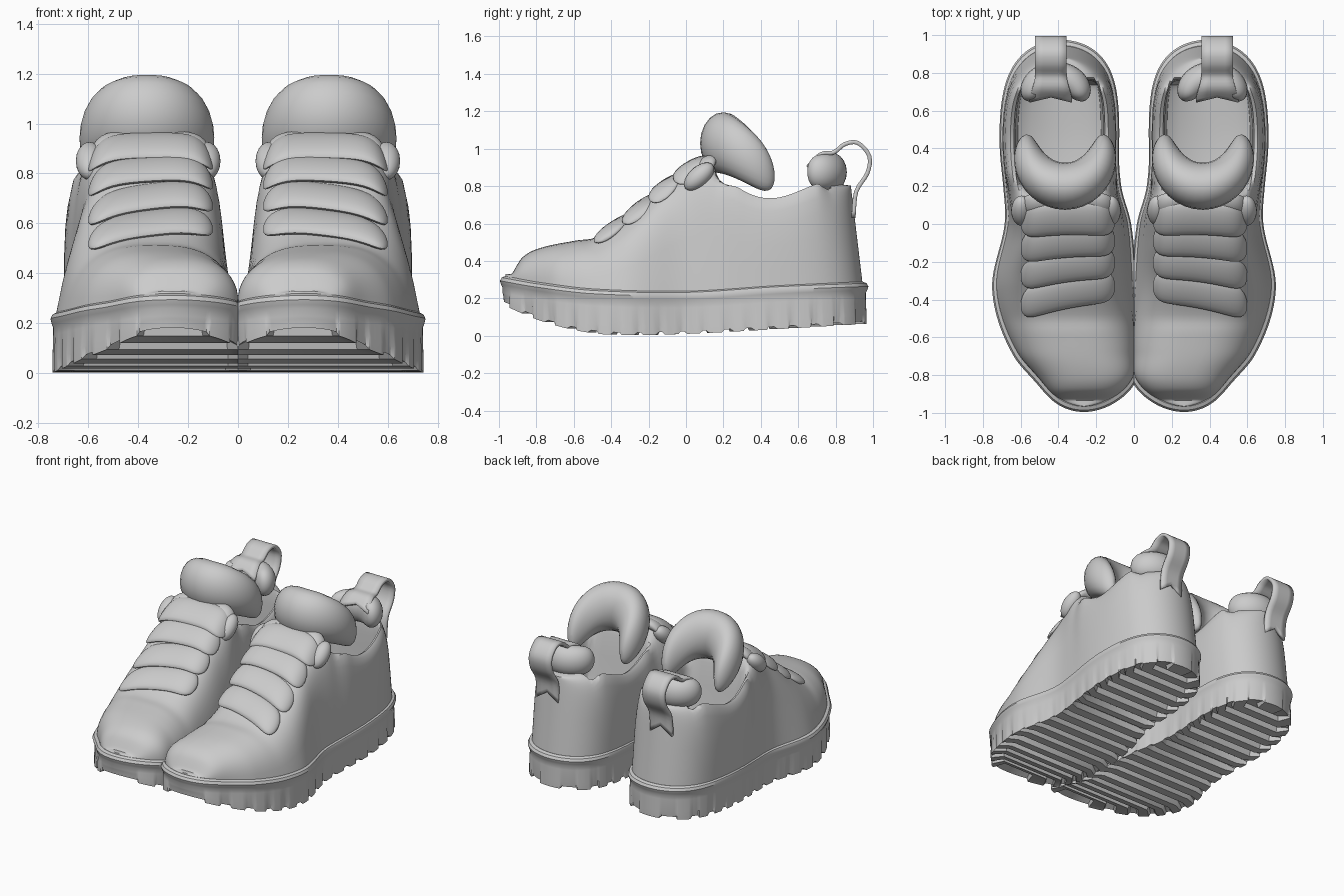
import bpy, bmesh, math
from mathutils import Vector

cube = bpy.data.objects.get("Cube")
if cube:
    bpy.data.objects.remove(cube, do_unlink=True)

grey = bpy.data.materials.new("plain_grey")
grey.use_nodes = True
grey.diffuse_color = (0.6, 0.6, 0.6, 1)
grey.node_tree.nodes["Principled BSDF"].inputs["Base Color"].default_value = grey.diffuse_color


def curve(*pts):
    """Smooth function through (position, value) pairs."""
    def slope(i):
        a, b = pts[max(i - 1, 0)], pts[min(i + 1, len(pts) - 1)]
        return (b[1] - a[1]) / (b[0] - a[0])

    def f(y):
        y = min(max(y, pts[0][0]), pts[-1][0])
        i = 0
        while i < len(pts) - 2 and y > pts[i + 1][0]:
            i += 1
        (a, p), (b, q) = pts[i], pts[i + 1]
        d = b - a
        t = (y - a) / d
        return (p * (1 + 2 * t) * (1 - t) ** 2 + q * t * t * (3 - 2 * t)
                + d * slope(i) * t * (1 - t) ** 2 - d * slope(i + 1) * t * t * (1 - t))
    return f


def step(a, b, y):
    t = min(max((y - a) / (b - a), 0), 1)
    return t * t * (3 - 2 * t)


def loft(name, rings, closed=True, caps=False, thickness=0, angle=40):
    """Skin a list of rings and mirror the result to make the pair."""
    bm = bmesh.new()
    rows = [[bm.verts.new((max(p[0], 0), p[1], p[2])) for p in ring] for ring in rings]
    n = len(rows[0])
    for a, b in zip(rows, rows[1:]):
        for i in range(n if closed else n - 1):
            j = (i + 1) % n
            bm.faces.new((a[i], a[j], b[j], b[i]))
    if caps:
        bm.faces.new(rows[0])
        bm.faces.new(rows[-1][::-1])
    bmesh.ops.remove_doubles(bm, verts=bm.verts, dist=1e-5)
    bmesh.ops.recalc_face_normals(bm, faces=bm.faces)
    mesh = bpy.data.meshes.new(name)
    bm.to_mesh(mesh)
    bm.free()
    mesh.shade_smooth()
    mesh.set_sharp_from_angle(angle=math.radians(angle))
    mesh.materials.append(grey)
    ob = bpy.data.objects.new(name, mesh)
    bpy.context.collection.objects.link(ob)
    if thickness:
        solid = ob.modifiers.new("Solidify", "SOLIDIFY")
        solid.thickness = thickness
        solid.offset = 0
    mirror = ob.modifiers.new("Mirror", "MIRROR")
    mirror.use_mirror_merge = False


def ellipse(centre, u, v, ru, rv, n=20):
    c, u, v = Vector(centre), Vector(u), Vector(v)
    angles = [2 * math.pi * k / n for k in range(n)]
    return [c + u * ru * math.cos(a) + v * rv * math.sin(a) for a in angles]


# Plan shape and heights along the length of the shoe
centre = curve((-1, .265), (-.85, .255), (-.7, .305), (-.35, .367), (0, .35), (.2, .38), (.4, .395), (1, .385))
width = curve((-1, .76), (-.35, .775), (0, .67), (.2, .625), (.5, .64), (1, .655))
rim = curve((-1, .32), (-.8, .285), (-.5, .25), (0, .24), (.5, .27), (1, .29))
ground = curve((-1, .17), (-.8, .085), (-.6, .03), (-.4, .005), (0, .01), (.4, .03), (1, .065))
top = curve((-.96, .33), (-.9, .42), (-.8, .47), (-.6, .51), (-.5, .525), (-.3, .64), (-.1, .81),
            (.1, .94), (.2, .86), (.3, .78), (.4, .74), (.5, .74), (.7, .8), (.8, .82), (1, .8))
boxy = curve((-1, .8), (-.6, .72), (-.4, .58), (-.2, .45), (0, .4), (1, .35))
taper_in = curve((-.9, 0), (-.4, .2), (-.1, .2), (.1, .1), (.4, 0), (1, 0))
MID, HALF = -.01, .985


def half_width(y):
    s = min(abs(y - MID) / HALF, 1)
    return width(y) / 2 * math.sqrt(1 - s ** (3.7 if y < MID else 6))


def stations(n):
    return [MID + HALF * math.sin(math.pi / 2 * (2 * k / n - 1)) for k in range(n + 1)]


def inset(y, d):
    return MID + (y - MID) * (1 - d)


# Sole with a beaded rim, shallow side notches and cross treads
rings = []
for y in stations(180):
    groove = 1 if (y + 1) % .12 < .045 else 0
    w, c, zt, zb = half_width(y), centre(y), rim(y), ground(y)
    profile = [(.08, zt - .012), (.03, zt), (.01, zt - .008), (0, zt - .025), (.006, zt - .045),
               (.014, zt - .06), (.014, zt - .09), (.01 + .008 * groove, zb + .05),
               (.01 + .012 * groove, zb + .014 * groove), (.1, zb + .035 * groove)]
    rings.append([(c + w * (1 - 2 * d), inset(y, d), z) for d, z in profile]
                 + [(c - w * (1 - 2 * d), inset(y, d), z) for d, z in reversed(profile)])
loft("sole", rings, angle=35)


# Upper: closed arch over the foot that opens into a collar with a hollow inside
def arch(y, a):
    """Offset from the centre line and height of the closed arch at angle a."""
    w, zb = half_width(y) * .95, rim(y) - .02
    h, e = max(top(y) - zb, .01), boxy(y)
    rise = math.sin(a) ** e
    return w * max(math.cos(a), 0) ** e * (1 - taper_in(y) * rise), zb + h * rise


OPEN = [(1, 0), (1, .22), (1, .48), (.985, .7), (.955, .86), (.915, .96), (.86, 1), (.8, .98),
        (.77, .85), (.76, .55), (.73, .25), (.5, .16), (0, .15)]
rings = []
for y in stations(110):
    w = half_width(y) * .95
    yy = inset(y, .03)
    zb = rim(yy) - .02
    blend = step(.15, .29, yy) * (1 - step(.74, .84, yy))
    side = []
    for k, (ox, oz) in enumerate(OPEN):
        cx, cz = arch(y, math.pi / 2 * k / (len(OPEN) - 1))
        x = cx + (w * ox - cx) * blend
        z = cz + (zb + (top(yy) - zb) * oz - cz) * blend
        lean = .12 * (z - zb) * step(.5, .9, yy)
        side.append((x, yy - lean, z))
    c = centre(y)
    rings.append([(c + x, v, z) for x, v, z in side]
                 + [(c - x, v, z) for x, v, z in side[-2::-1]])
loft("upper", rings, closed=False)


def vamp_height(dx, y):
    lo, hi = 0, math.pi / 2
    for _ in range(24):
        mid = (lo + hi) / 2
        if arch(y, mid)[0] > abs(dx):
            lo = mid
        else:
            hi = mid
    return arch(y, lo)[1]


# Overlapping padded straps across the vamp
def strap(name, y0, reach, length, thick, lift, slant):
    rings = []
    for k in range(25):
        s = .995 * math.sin(math.pi / 2 * (k / 12 - 1))
        y = y0 - slant * s - .02 * s * s
        taper = (1 - s ** 8) ** .5
        height = .35 * vamp_height(0, y) + .65 * vamp_height(reach * s, y)
        c = (.35 + reach * s, y, height + lift)
        rings.append(ellipse(c, (0, .88, .47), (0, -.47, .88), length * taper, thick * taper))
    loft(name, rings, caps=True)


for i, y0 in enumerate((-.36, -.22, -.09, .03)):
    strap(f"strap_{i + 1}", y0, .25, .1, .03, 0, .05 - .015 * i)
strap("tongue_loop", .12, .25, .06, .035, -.01, 0)


# Curved cushions: the padded tongue and the heel pad
def cushion(name, mid, rx, ry, drop, thick, thin, tall, short):
    rings = []
    for k in range(37):
        t = .995 * math.sin(math.pi / 2 * (k / 18 - 1))
        a = math.radians(104) * t
        taper = (1 - t ** 8) ** .5
        bend = 1 - math.cos(a)
        c = (mid[0] + rx * math.sin(a), mid[1] + ry * math.cos(a), mid[2] - drop * bend ** 1.3)
        out = (math.sin(a), math.copysign(1, ry) * math.cos(a), 0)
        rings.append(ellipse(c, out, (0, 0, 1), (thick + (thin - thick) * bend) * taper,
                             (tall + (short - tall) * bend) * taper))
    loft(name, rings, caps=True)


cushion("padded_tongue", (.365, .42, 1.03), .2, -.22, .135, .125, .068, .165, .145)
cushion("heel_pad", (.415, .675, .875), .125, .1, 0, .085, .065, .105, .09)

# Rounded lobes where the tongue loop meets the sides
for name, x in (("inner_lobe", .125), ("outer_lobe", .595)):
    rings = []
    for k in range(17):
        a = math.pi * k / 16
        rings.append(ellipse((x, .07 - .08 * math.cos(a), .85 - .04 * math.cos(a)),
                             (1, 0, 0), (0, 0, 1), .055 * math.sin(a), .065 * math.sin(a)))
    loft(name, rings)

# Ribbon pull tab with forked ends
path_y = curve((0, .65), (1, .72), (2, .79), (3, .85), (4, .92), (5, .98), (6, .97), (7, .91), (8, .895))
path_z = curve((0, .9), (1, .97), (2, .98), (3, 1.025), (4, 1.03), (5, .96), (6, .87), (7, .77), (8, .63))
rings = []
for k in range(33):
    t = k / 4
    ring = []
    for s in (-1, -.5, 0, .5, 1):
        fork = (1 - abs(s)) * .4
        q = t + fork * (1 - step(0, 1, t)) - fork * step(7, 8, t)
        ring.append((.44 + s * (.083 + .03 * (1 - step(0, 2, t))), path_y(q), path_z(q)))
    rings.append(ring)
loft("pull_tab", rings, closed=False, thickness=.022)
